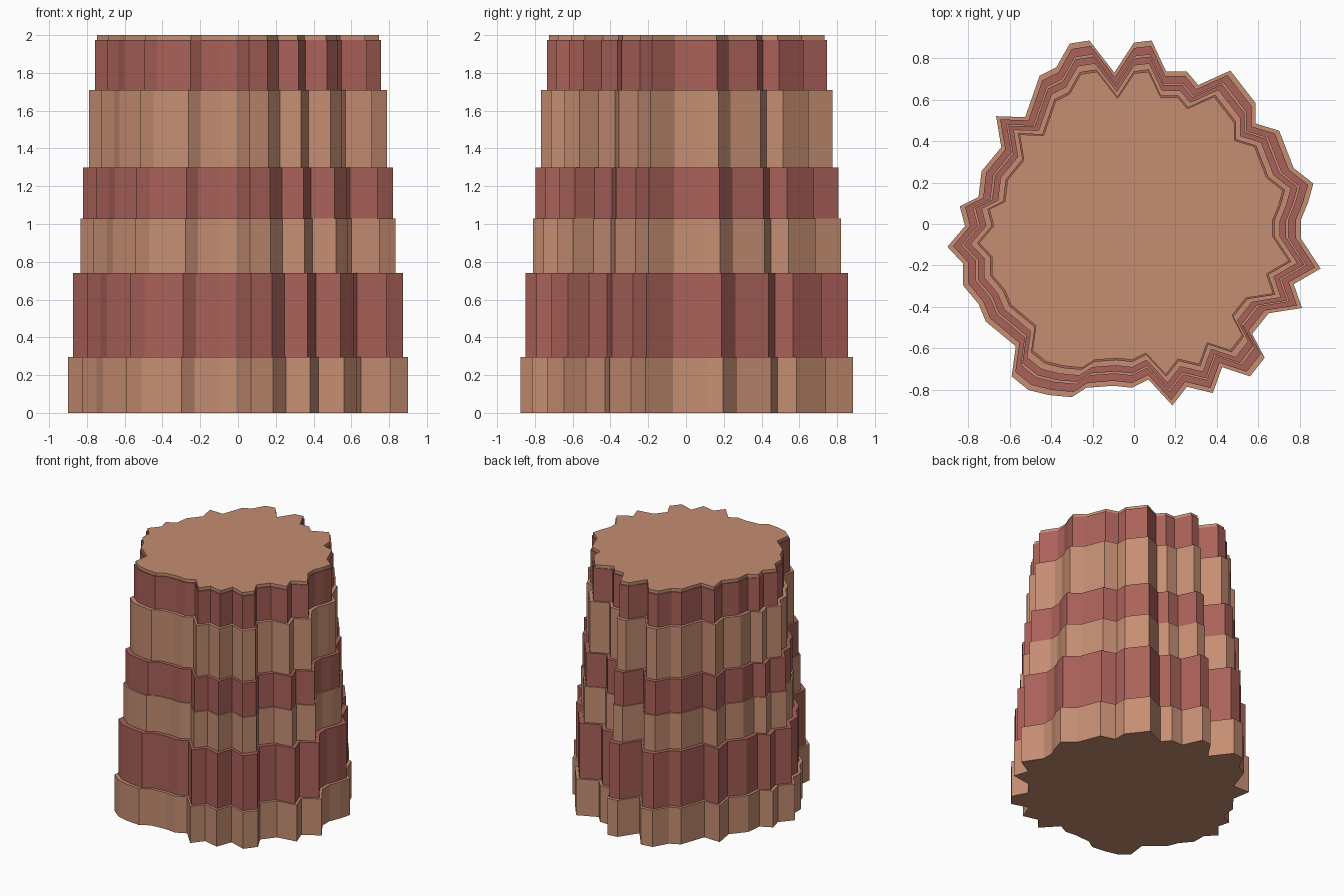
import bpy, bmesh

if "Cube" in bpy.data.objects:
    bpy.data.objects.remove(bpy.data.objects["Cube"])

# Jagged rock outline (base size), anticlockwise from the right
OUTLINE = [
    (.805, .02), (.84, .105), (.865, .195), (.77, .27), (.70, .45), (.585, .485),
    (.585, .585), (.465, .74), (.31, .67), (.255, .735), (.155, .735), (.085, .885),
    (0, .875), (-.095, .73), (-.215, .885), (-.31, .87), (-.375, .755), (-.455, .715),
    (-.525, .515), (-.665, .52), (-.64, .37), (-.735, .255), (-.75, .13), (-.84, .085),
    (-.815, -.01), (-.90, -.11), (-.825, -.19), (-.825, -.295), (-.75, -.385),
    (-.715, -.47), (-.57, -.59), (-.59, -.735), (-.51, -.80), (-.41, -.825),
    (-.30, -.835), (-.23, -.79), (-.10, -.78), (-.01, -.79), (.07, -.75),
    (.185, -.875), (.255, -.785), (.38, -.815), (.425, -.69), (.56, -.735),
    (.63, -.645), (.57, -.53), (.65, -.43), (.81, -.405), (.77, -.29), (.90, -.215),
    (.805, -.07)]

# Strata: top height and outline scale
LAYERS = [(.295, 1), (.74, .97), (1.03, .926), (1.30, .912),
          (1.71, .876), (1.975, .842), (2.0, .83)]


def material(name, color):
    m = bpy.data.materials.new(name)
    m.diffuse_color = (*color, 1)
    m.use_nodes = True
    m.node_tree.nodes["Principled BSDF"].inputs["Base Color"].default_value = m.diffuse_color
    return m


mesh = bpy.data.meshes.new("rock_pillar")
rock = bpy.data.objects.new("rock_pillar", mesh)
bpy.context.collection.objects.link(rock)
mesh.materials.append(material("tan_rock", (.56, .27, .17)))
mesh.materials.append(material("red_rock", (.40, .12, .10)))

bm = bmesh.new()


def ring(z, s):
    return [bm.verts.new((x * s, y * s, z)) for x, y in OUTLINE]


def bridge(a, b, mat):
    n = len(a)
    for i in range(n):
        j = (i + 1) % n
        bm.faces.new((a[i], a[j], b[j], b[i])).material_index = mat


# Stepped walls with a ledge on top of each stratum
z, prev = 0, None
for k, (top, s) in enumerate(LAYERS):
    low, high = ring(z, s), ring(top, s)
    if prev:
        bridge(prev, low, (k - 1) % 2)
    else:
        bm.faces.new(low[::-1])
    bridge(low, high, k % 2)
    z, prev = top, high
bm.faces.new(prev)

bm.to_mesh(mesh)
bm.free()
